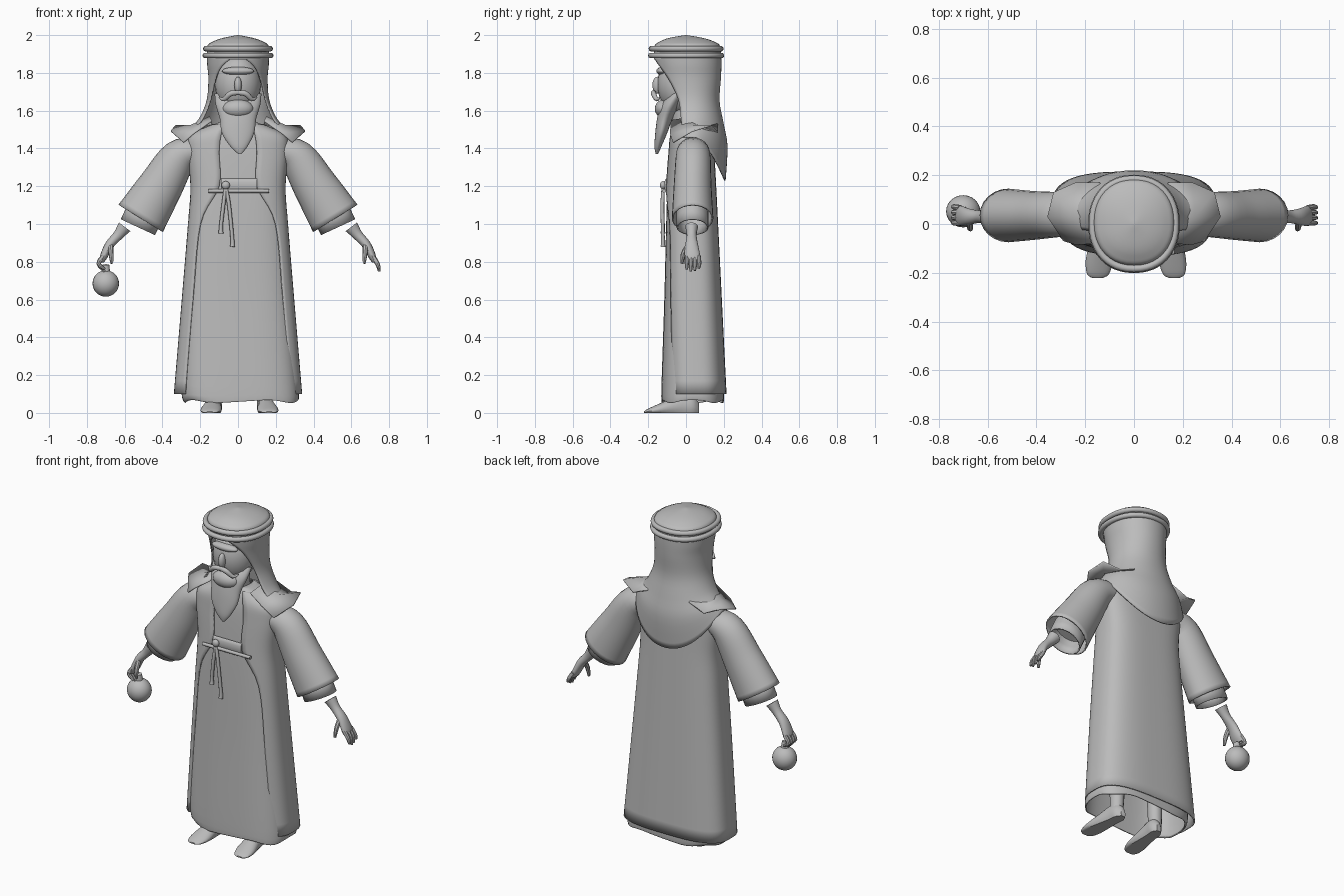
import bpy, bmesh, math
from mathutils import Vector, Matrix

cube = bpy.data.objects.get("Cube")
if cube:
    bpy.data.objects.remove(cube, do_unlink=True)

clay = bpy.data.materials.new("plain_grey")
clay.use_nodes = True
GREY = (0.5, 0.5, 0.5, 1)
clay.diffuse_color = GREY
clay.node_tree.nodes["Principled BSDF"].inputs["Base Color"].default_value = GREY
parts = []


def finish(name, bm, thick=0):
    bmesh.ops.recalc_face_normals(bm, faces=bm.faces)
    mesh = bpy.data.meshes.new(name)
    bm.to_mesh(mesh)
    bm.free()
    mesh.materials.append(clay)
    ob = bpy.data.objects.new(name, mesh)
    bpy.context.collection.objects.link(ob)
    if thick:
        mod = ob.modifiers.new("cloth", "SOLIDIFY")
        mod.thickness = thick
    parts.append(ob)
    return ob


def refine(rows, k):
    """Catmull-Rom interpolation of rows of numbers."""
    out = []
    last = len(rows) - 1
    for i in range(last):
        quads = list(zip(rows[max(i - 1, 0)], rows[i], rows[i + 1], rows[min(i + 2, last)]))
        for j in range(k):
            t = j / k
            out.append([b + 0.5 * t * (c - a + t * (2*a - 5*b + 4*c - d + t * (3*(b - c) + d - a)))
                        for a, b, c, d in quads])
    return out + [list(rows[-1])]


def loft(name, rings, closed=True, caps=(False, False), thick=0):
    bm = bmesh.new()
    vs = [[bm.verts.new(p) for p in ring] for ring in rings]
    n = len(rings[0])
    for low, high in zip(vs, vs[1:]):
        for i in range(n if closed else n - 1):
            j = (i + 1) % n
            bm.faces.new((low[i], low[j], high[j], high[i]))
    for cap, ring in zip(caps, (vs[0], vs[-1])):
        if cap:
            bm.faces.new(ring)
    return finish(name, bm, thick)


def power(v, e):
    return math.copysign(abs(v) ** e, v)


def outline(z, rx, front, back, a0=0, n=2.0, count=40, drop=0, cx=0, wave=0):
    """Horizontal rounded outline from the front round the back; a0 leaves a front opening."""
    e, cy, ry = 2 / n, (front + back) / 2, (back - front) / 2
    ring = []
    for i in range(count):
        t = a0 + (2 * math.pi - 2 * a0) * i / (count - 1 if a0 else count)
        ring.append(Vector((cx + rx * power(math.sin(t), e), cy - ry * power(math.cos(t), e),
                            z - drop * max(0, -math.cos(t)) ** 1.5 + wave * math.sin(5 * t))))
    return ring


def tube(name, path, k=4, sides=12, caps=(True, True), thick=0, axis=(0, 1, 0)):
    """Path rows are x, y, z, radius across, radius along axis."""
    rows = refine(path, k)
    pts = [Vector(r[:3]) for r in rows]
    rings = []
    for i, (p, r) in enumerate(zip(pts, rows)):
        tan = (pts[min(i + 1, len(pts) - 1)] - pts[max(i - 1, 0)]).normalized()
        a = tan.cross(Vector(axis)).normalized()
        b = a.cross(tan)
        angles = [2 * math.pi * j / sides for j in range(sides)]
        rings.append([p + a * r[3] * math.cos(t) + b * r[4] * math.sin(t) for t in angles])
    return loft(name, rings, True, caps, thick)


def ball(name, centre, size, segments=24):
    bm = bmesh.new()
    bmesh.ops.create_uvsphere(bm, u_segments=segments, v_segments=segments * 2 // 3, radius=1,
                              matrix=Matrix.Translation(centre) @ Matrix.Diagonal((*size, 1)))
    return finish(name, bm)


# Inner robe: z, half width, front, back, sideways shift, hem wave
robe = [(0.06, 0.30, -0.13, 0.20, 0.02, 0.008), (0.14, 0.31, -0.13, 0.20, 0.01, 0.003),
        (0.6, 0.28, -0.115, 0.175, 0, 0), (1.0, 0.25, -0.105, 0.155, 0, 0),
        (1.2, 0.24, -0.098, 0.15, 0, 0), (1.4, 0.25, -0.085, 0.14, 0, 0),
        (1.49, 0.2, -0.07, 0.12, 0, 0), (1.55, 0.07, -0.05, 0.08, 0, 0)]
loft("inner_robe", [outline(z, w, f, b, n=3, cx=c, wave=v, count=48)
                    for z, w, f, b, c, v in refine(robe, 4)], thick=0.006)

# Open coat: z, half width, front, back, half width of the front opening
coat = [(0.1, 0.34, -0.11, 0.215, 0.28), (0.6, 0.298, -0.115, 0.19, 0.24),
        (1.0, 0.265, -0.113, 0.17, 0.2), (1.2, 0.252, -0.108, 0.16, 0.1),
        (1.38, 0.268, -0.095, 0.15, 0.1), (1.47, 0.25, -0.085, 0.14, 0.09),
        (1.53, 0.13, -0.06, 0.11, 0.07)]
loft("coat", [outline(z, w, f, b, math.asin((x / w) ** 1.5), 3, 48)
              for z, w, f, b, x in refine(coat, 5)], closed=False, thick=0.008)

# Sash, knot and hanging cords
tube("sash_roll", [(-0.155, -0.115, 1.175, 0.01, 0.01), (0.165, -0.115, 1.175, 0.01, 0.01)], k=1)
tube("sash_band", [(-0.09, -0.104, 1.205, 0.035, 0.012), (0.1, -0.104, 1.205, 0.035, 0.012)], k=1)
ball("sash_knot", (-0.065, -0.122, 1.205), (0.022, 0.016, 0.022), 16)
for name, dx, low in (("short_cord", -0.025, 0.95), ("long_cord", 0.035, 0.88)):
    tube(name, [(-0.065, -0.12, 1.2, 0.009, 0.009), (-0.065 + dx * 0.5, -0.125, 1.1, 0.01, 0.01),
                (-0.065 + dx, -0.122, low + 0.04, 0.01, 0.01),
                (-0.065 + dx, -0.122, low, 0.013, 0.013)], axis=(1, 0, 0))

# Head, face and beard
ball("head", (0, -0.03, 1.74), (0.122, 0.122, 0.16))
tube("neck", [(0, 0, 1.48, 0.07, 0.07), (0, -0.01, 1.66, 0.07, 0.07)], k=2)
ball("brow", (0, -0.125, 1.81), (0.085, 0.032, 0.022))
ball("nose", (0, -0.152, 1.735), (0.02, 0.026, 0.045), 16)
ball("chin_beard", (0, -0.115, 1.61), (0.082, 0.05, 0.05))
beard = [(1.37, 0.008, -0.16, -0.148, 0.01), (1.41, 0.045, -0.167, -0.13, 0.005),
         (1.48, 0.085, -0.163, -0.1, 0), (1.56, 0.097, -0.153, -0.07, 0),
         (1.63, 0.118, -0.135, -0.03, 0), (1.69, 0.124, -0.09, 0.0, 0)]
loft("beard", [outline(z, w, f, b, cx=c, count=32) for z, w, f, b, c in refine(beard, 4)],
     caps=(True, True))
for s, side in ((1, "left"), (-1, "right")):
    tube(side + "_moustache", [(0, -0.17, 1.695, 0.012, 0.012), (s * 0.04, -0.172, 1.69, 0.015, 0.014),
                               (s * 0.075, -0.155, 1.66, 0.011, 0.01),
                               (s * 0.1, -0.135, 1.672, 0.003, 0.003)], axis=(0, 1, 0))

# Headdress: dome, two head cords and draped scarf
dome = [(1.87, 0.162, -0.17, 0.185), (1.94, 0.164, -0.168, 0.182), (1.965, 0.135, -0.14, 0.15),
        (1.985, 0.08, -0.09, 0.09), (2.0, 0.004, -0.004, 0.004)]
loft("headdress_dome", [outline(z, w, f, b, n=2.2) for z, w, f, b in refine(dome, 4)],
     caps=(False, True))
for name, z, grow in (("upper_head_cord", 1.928, 0), ("lower_head_cord", 1.892, 0.003)):
    rings = []
    for p in outline(z, 0.17 + grow, -0.183 - grow, 0.184 + grow, n=2.2, count=48):
        out = Vector((p.x, p.y, 0)).normalized()
        rings.append([p + 0.015 * (out * math.cos(a) + Vector((0, 0, math.sin(a))))
                      for a in (math.pi * j / 5 for j in range(10))])
    loft(name, rings + rings[:1])
scarf = [(1.89, 0.165, -0.172, 0.188, 0.04, 0), (1.84, 0.163, -0.165, 0.188, 0.5, 0),
         (1.77, 0.157, -0.15, 0.185, 0.85, 0), (1.66, 0.165, -0.12, 0.178, 1.1, 0.01),
         (1.57, 0.2, -0.12, 0.2, 1.15, 0.04), (1.51, 0.245, -0.12, 0.22, 1.15, 0.1),
         (1.46, 0.28, -0.11, 0.21, 1.15, 0.23)]
loft("headscarf", [outline(z, w, f, b, a, 2.1, 44, d) for z, w, f, b, a, d in refine(scarf, 4)],
     closed=False, thick=0.008)

for s, side in ((1, "left"), (-1, "right")):
    # Pointed scarf wing lying on the shoulder
    wing = [[(0.14, -0.08, 1.55), (0.15, 0.04, 1.57), (0.14, 0.17, 1.53)],
            [(0.24, -0.085, 1.48), (0.25, 0.03, 1.525), (0.24, 0.17, 1.49)],
            [(0.29, -0.07, 1.435), (0.355, 0.03, 1.495), (0.33, 0.13, 1.525)]]
    loft(side + "_shoulder_wing", [[Vector((s * x, y, z)) for x, y, z in row] for row in wing],
         closed=False, thick=0.008)

    # Wide sleeve with inner cuff
    tube(side + "_sleeve", [(s * 0.2, 0.035, 1.39, 0.06, 0.08), (s * 0.31, 0.038, 1.355, 0.095, 0.092),
                            (s * 0.41, 0.035, 1.2, 0.118, 0.1), (s * 0.515, 0.035, 1.03, 0.138, 0.11)],
         k=5, sides=24, caps=(True, False), thick=0.008)
    tube(side + "_cuff", [(s * 0.485, 0.035, 1.08, 0.1, 0.085), (s * 0.53, 0.035, 0.983, 0.1, 0.085)],
         k=2, sides=20, caps=(True, False), thick=0.008)

    # Forearm, palm, fingers and thumb
    tube(side + "_wrist", [(s * 0.6, 0.03, 0.985, 0.038, 0.034), (s * 0.635, 0.03, 0.94, 0.027, 0.026),
                           (s * 0.68, 0.03, 0.89, 0.024, 0.034), (s * 0.71, 0.033, 0.83, 0.02, 0.042),
                           (s * 0.722, 0.035, 0.8, 0.012, 0.036)], sides=16)
    tip = 0.748 if s > 0 else 0.705
    for i in range(4):
        y = 0.004 + i * 0.021
        low = 0.745 + 0.012 * abs(i - 1.3)
        tube(f"{side}_finger_{i + 1}", [(s * 0.712, y, 0.83, 0.013, 0.011),
                                        (s * 0.738, y * 1.05, 0.79, 0.012, 0.011),
                                        (s * tip, y, low, 0.007, 0.007)], k=3, sides=8)
    tube(side + "_thumb", [(s * 0.675, 0.01, 0.885, 0.014, 0.014), (s * 0.672, -0.015, 0.84, 0.013, 0.013),
                           (s * 0.668, -0.022, 0.79, 0.007, 0.008)], k=3, sides=8)

    # Soft pointed shoe and ankle
    shoe = [(-0.222, 0.02, 0.008), (-0.205, 0.045, 0.02), (-0.15, 0.056, 0.045),
            (-0.08, 0.048, 0.075), (-0.01, 0.04, 0.1), (0.04, 0.038, 0.09), (0.07, 0.015, 0.05)]
    rings = []
    for y, w, h in refine(shoe, 3):
        cx = s * (0.135 - 0.1 * y) + 0.008
        rings.append([Vector((cx + w * math.cos(a), y, max(0, h * (0.35 + 0.65 * math.sin(a)))))
                      for a in (math.pi * j / 10 for j in range(20))])
    loft(side + "_shoe", rings, caps=(True, True))
    tube(side + "_ankle", [(s * 0.138, 0.015, 0.05, 0.036, 0.04), (s * 0.13, 0.02, 0.4, 0.05, 0.05)], k=2)

# Round flask held in the right hand
ball("flask", (-0.7, 0.052, 0.685), (0.07, 0.066, 0.07))
tube("flask_neck", [(-0.7, 0.05, 0.74, 0.024, 0.024), (-0.7, 0.045, 0.785, 0.018, 0.018)], k=1)

bpy.ops.object.select_all(action="DESELECT")
for ob in parts:
    ob.select_set(True)
bpy.context.view_layer.objects.active = parts[0]
bpy.ops.object.shade_smooth_by_angle(angle=math.radians(40))
